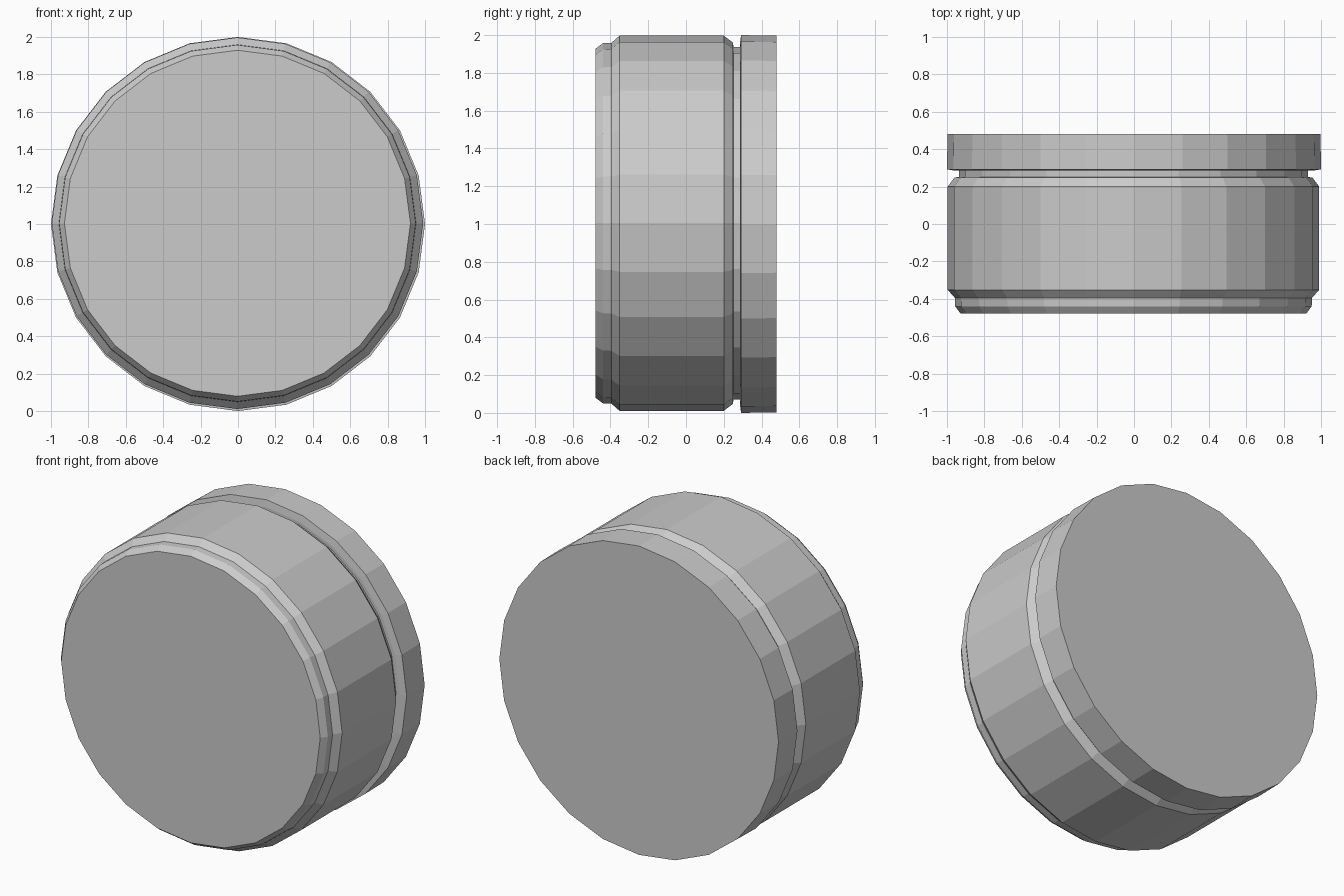
import bpy, bmesh
from math import cos, sin, tau

if "Cube" in bpy.data.objects:
    bpy.data.objects.remove(bpy.data.objects["Cube"])

SIDES = 24


def turned_part(name, profile, cx=0.0, cz=1.0):
    """Revolve (y, radius) points about the y axis and cap both ends."""
    bm = bmesh.new()
    rings = []
    for y, r in profile:
        rings.append([bm.verts.new((cx + r * cos(tau * i / SIDES), y,
                                    cz + r * sin(tau * i / SIDES)))
                      for i in range(SIDES)])
    for a, b in zip(rings, rings[1:]):
        for i in range(SIDES):
            j = (i + 1) % SIDES
            bm.faces.new((a[i], a[j], b[j], b[i]))
    bm.faces.new(rings[0])
    bm.faces.new(rings[-1])
    bmesh.ops.recalc_face_normals(bm, faces=bm.faces)
    mesh = bpy.data.meshes.new(name)
    bm.to_mesh(mesh)
    bm.free()
    obj = bpy.data.objects.new(name, mesh)
    bpy.context.collection.objects.link(obj)
    return obj


# Drum: bevelled front lip, main wall, rear bevel and the neck of the groove
turned_part("drum", [
    (-0.478, 0.925), (-0.44, 0.953), (-0.395, 0.955), (-0.352, 0.993),
    (0.2, 0.993), (0.248, 0.957), (0.252, 0.932), (0.32, 0.932),
], cx=-0.003, cz=1.004)

# Rear cap: plain disc behind the groove
turned_part("rear_cap", [
    (0.285, 0.955), (0.292, 1.0), (0.48, 0.997),
])
